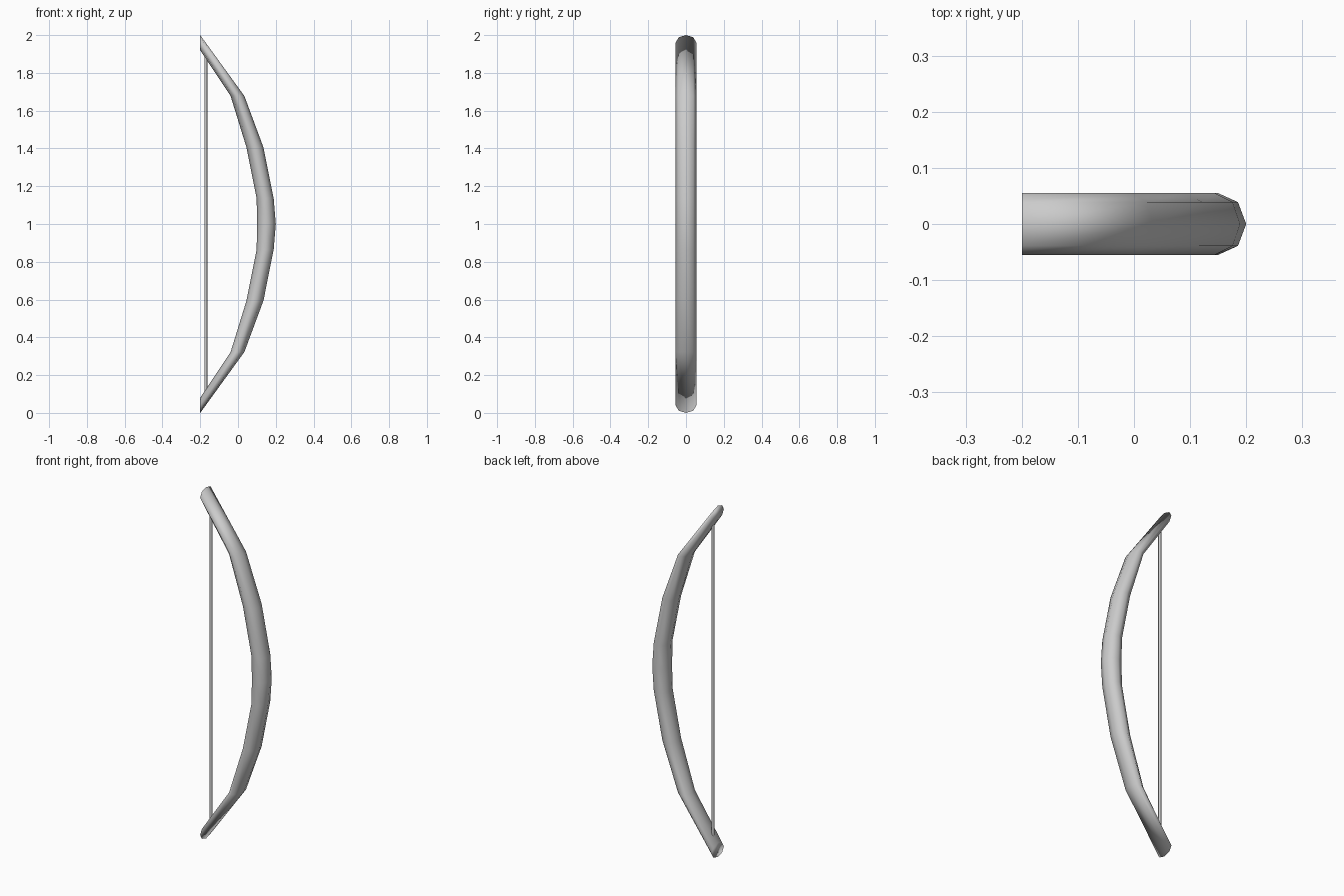
import bpy, bmesh, math

if "Cube" in bpy.data.objects:
    bpy.data.objects.remove(bpy.data.objects["Cube"])

# Bow limb: octagonal rings from the top tip to the grip, (x, z) of outer and inner edge
HALF_WIDTH = 0.055
upper = [((-0.2, 2.0), (-0.2, 1.92)),
         ((0.034, 1.677), (-0.04, 1.68)),
         ((0.135, 1.405), (0.045, 1.405)),
         ((0.189, 1.135), (0.099, 1.135))]
grip = [((0.2, 1.0), (0.1, 1.0))]
lower = [((ox, 2 - oz), (ix, 2 - iz)) for (ox, oz), (ix, iz) in reversed(upper)]

bm = bmesh.new()
rings = []
for (ox, oz), (ix, iz) in upper + grip + lower:
    ring = []
    for k in range(8):
        a = k * math.pi / 4
        c = math.cos(a)
        ring.append(bm.verts.new(((ox + ix) / 2 + c * (ox - ix) / 2,
                                  HALF_WIDTH * math.sin(a),
                                  (oz + iz) / 2 + c * (oz - iz) / 2)))
    rings.append(ring)
for r0, r1 in zip(rings, rings[1:]):
    for k in range(8):
        j = (k + 1) % 8
        bm.faces.new((r0[k], r0[j], r1[j], r1[k]))
bm.faces.new(rings[0])
bm.faces.new(rings[-1][::-1])
bmesh.ops.recalc_face_normals(bm, faces=bm.faces)
for f in bm.faces:
    f.smooth = True
mesh = bpy.data.meshes.new("bow_limb")
bm.to_mesh(mesh)
bm.free()
bpy.context.collection.objects.link(bpy.data.objects.new("bow_limb", mesh))

# Bowstring: thin straight rod between the two tips
bpy.ops.mesh.primitive_cylinder_add(vertices=8, radius=0.008, depth=1.82,
                                    location=(-0.17, 0, 1))
string = bpy.context.object
string.name = "bowstring"
bpy.ops.object.shade_smooth_by_angle(angle=math.radians(50))
